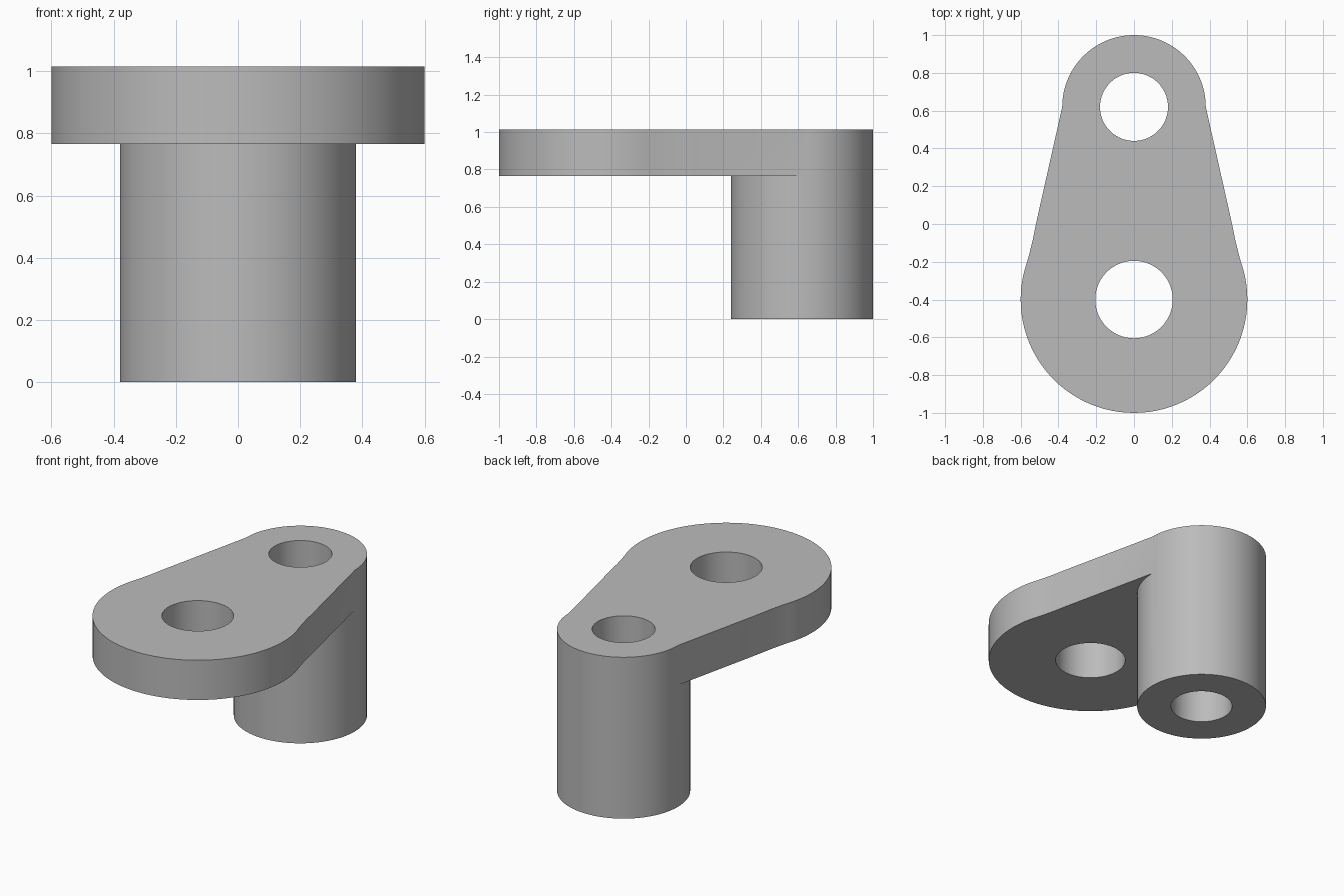
import bpy
from math import sin, cos, pi, radians

cube = bpy.data.objects.get("Cube")
if cube:
    bpy.data.objects.remove(cube)

TOP, UNDERSIDE = 1.015, 0.765
BOSS_Y, BOSS_R = 0.62, 0.38
EYE_Y, EYE_R = -0.4, 0.6
SEG = 96

grey = bpy.data.materials.new("plain grey")
grey.use_nodes = True
colour = (0.5, 0.5, 0.5, 1)
grey.diffuse_color = colour
grey.node_tree.nodes["Principled BSDF"].inputs["Base Color"].default_value = colour


def arc(y, r, start, end, n):
    return [(r * cos(start + (end - start) * i / n),
             y + r * sin(start + (end - start) * i / n)) for i in range(n + 1)]


def prism(name, outline, z0, z1):
    """Extrude a closed counter-clockwise outline from z0 to z1."""
    n = len(outline)
    verts = [(x, y, z) for z in (z0, z1) for x, y in outline]
    faces = [tuple(reversed(range(n))), tuple(range(n, 2 * n))]
    faces += [(i, (i + 1) % n, n + (i + 1) % n, n + i) for i in range(n)]
    mesh = bpy.data.meshes.new(name)
    mesh.from_pydata(verts, [], faces)
    mesh.materials.append(grey)
    obj = bpy.data.objects.new(name, mesh)
    bpy.context.collection.objects.link(obj)
    return obj


def cylinder(name, y, r, z0, z1):
    return prism(name, arc(y, r, 0, 2 * pi, SEG)[:-1], z0, z1)


def combine(target, tool, operation):
    mod = target.modifiers.new(operation.lower(), "BOOLEAN")
    mod.operation, mod.solver, mod.object = operation, "EXACT", tool
    bpy.context.view_layer.objects.active = target
    bpy.ops.object.modifier_apply(modifier=mod.name)
    bpy.data.objects.remove(tool)


# Arm outline: small round end, tapering flanks with a soft blend, large round end
flank = [(0.508, 0.05), (0.522, -0.015), (0.536, -0.085), (0.552, -0.15)]
meet = radians(19.5)
outline = arc(BOSS_Y, BOSS_R, 0, pi, SEG // 2)
outline += [(-x, y) for x, y in flank]
outline += arc(EYE_Y, EYE_R, pi - meet, 2 * pi + meet, SEG // 2 + 10)
outline += flank[::-1]
bracket = prism("bracket_arm", outline, UNDERSIDE, TOP)

# Tall boss under the small end, then the two through holes
combine(bracket, cylinder("boss", BOSS_Y, BOSS_R, 0, TOP), "UNION")
combine(bracket, cylinder("boss_hole", BOSS_Y, 0.18, -0.1, TOP + 0.1), "DIFFERENCE")
combine(bracket, cylinder("eye_hole", EYE_Y, 0.205, UNDERSIDE - 0.1, TOP + 0.1), "DIFFERENCE")

# Smooth curved walls with crisp rims
bpy.ops.object.select_all(action="DESELECT")
bracket.select_set(True)
bpy.context.view_layer.objects.active = bracket
bpy.ops.object.shade_smooth_by_angle(angle=radians(30))
